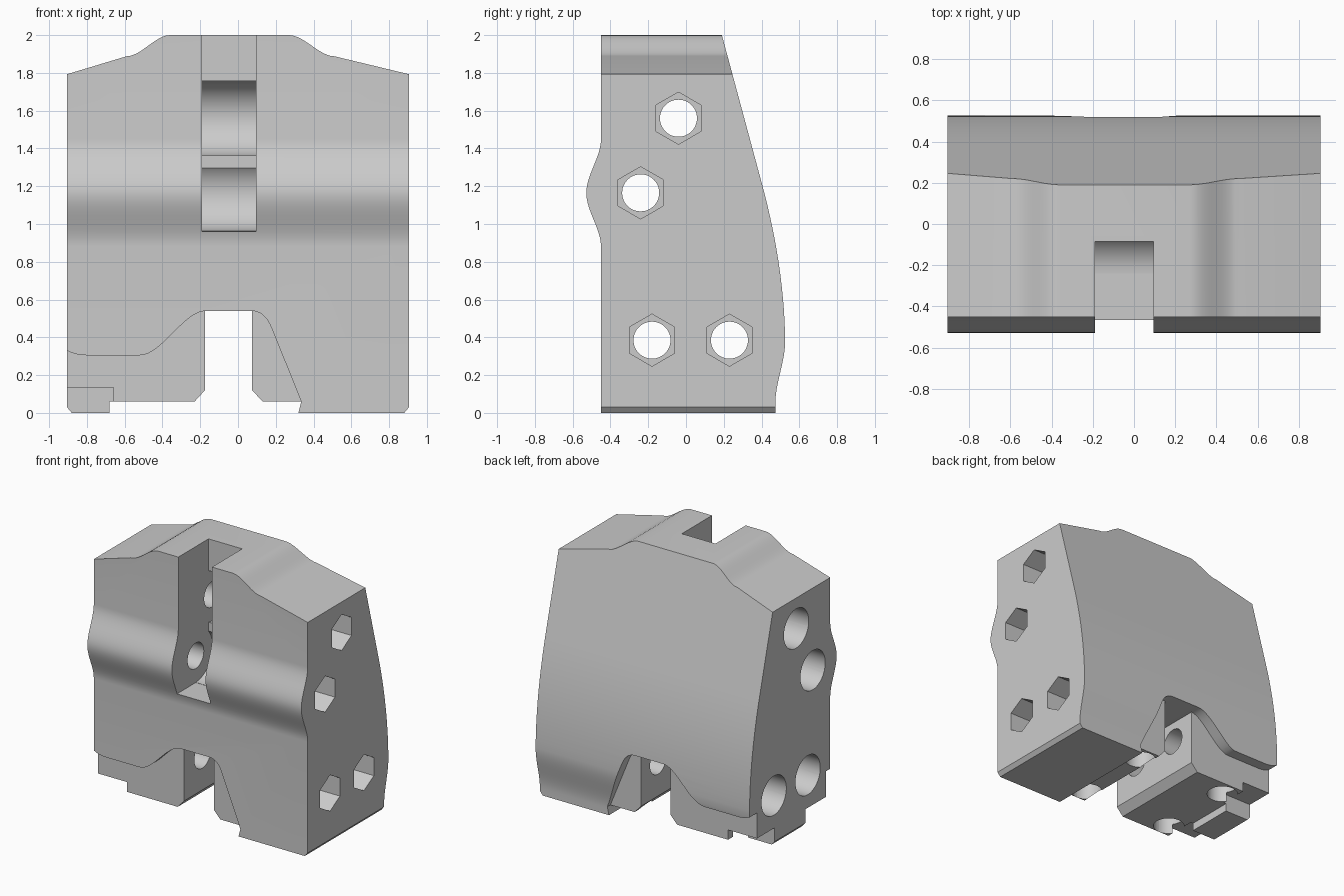
import bpy
import bmesh
import math
from mathutils import Vector

if "Cube" in bpy.data.objects:
    bpy.data.objects.remove(bpy.data.objects["Cube"], do_unlink=True)

grey = bpy.data.materials.new("plain_grey")
grey.use_nodes = True
grey.diffuse_color = (0.6, 0.6, 0.6, 1)
grey.node_tree.nodes["Principled BSDF"].inputs["Base Color"].default_value = (0.6, 0.6, 0.6, 1)


def prism(name, points, axis, lo, hi):
    """Extrude a closed profile: (y, z) points along x, (x, z) along y, (x, y) along z."""
    def place(p, t):
        return {"x": (t, p[0], p[1]), "y": (p[0], t, p[1]), "z": (p[0], p[1], t)}[axis]
    bm = bmesh.new()
    ends = [[bm.verts.new(place(p, t)) for p in points] for t in (lo, hi)]
    n = len(points)
    bm.faces.new(ends[0])
    bm.faces.new(ends[1])
    for i in range(n):
        j = (i + 1) % n
        bm.faces.new((ends[0][i], ends[0][j], ends[1][j], ends[1][i]))
    bmesh.ops.recalc_face_normals(bm, faces=bm.faces)
    mesh = bpy.data.meshes.new(name)
    bm.to_mesh(mesh)
    bm.free()
    mesh.materials.append(grey)
    obj = bpy.data.objects.new(name, mesh)
    bpy.context.collection.objects.link(obj)
    return obj


def box(name, x0, x1, y0, y1, z0, z1):
    return prism(name, [(x0, z0), (x1, z0), (x1, z1), (x0, z1)], "y", y0, y1)


def ring(cx, cy, r, n=48):
    """Regular polygon with a corner pointing along the second axis."""
    return [(cx + r * math.sin(math.tau * i / n), cy + r * math.cos(math.tau * i / n))
            for i in range(n)]


def combine(target, tool, operation):
    mod = target.modifiers.new("combine", "BOOLEAN")
    mod.operation = operation
    mod.solver = "EXACT"
    mod.object = tool
    bpy.context.view_layer.objects.active = target
    bpy.ops.object.modifier_apply(modifier=mod.name)
    bpy.data.objects.remove(tool, do_unlink=True)


def ease_x(p, q, n=12):
    """S-curve that is flat along the first axis at both ends."""
    out = []
    for i in range(n + 1):
        t = i / n
        out.append((p[0] + (q[0] - p[0]) * t, p[1] + (q[1] - p[1]) * t * t * (3 - 2 * t)))
    return out


def ease_z(p, q, n=12):
    """S-curve that is flat along the second axis at both ends."""
    return [(a, b) for b, a in ease_x(p[::-1], q[::-1], n)]


def bend(a, b, c, n=14):
    a, b, c = Vector(a), Vector(b), Vector(c)
    return [tuple(a.lerp(b, i / n).lerp(b.lerp(c, i / n), i / n)) for i in range(n + 1)]


W = 0.905

# Body: side profile with front bulge and curved back
side = [(-0.45, 0)]
side += ease_z((-0.45, 0.88), (-0.528, 1.165))
side += ease_z((-0.528, 1.165), (-0.45, 1.45))[1:]
side += [(-0.45, 2), (0.19, 2)]
side += bend((0.40, 1.22), (0.52, 0.78), (0.525, 0.38))
side += ease_z((0.525, 0.38), (0.473, 0.05))[1:]
side += [(0.473, 0)]
body = prism("clamp_block", side, "x", -W, W)

# Front outline: shouldered top, arched lower edge, full-height leg
outline = [(-W, 1.793)]
outline += ease_x((-0.59, 1.888), (-0.36, 2))
outline += ease_x((0.27, 2), (0.51, 1.888))
outline += [(W, 1.793), (W, 0.03), (0.88, 0), (0.32, 0), (0.335, 0.06), (0.175, 0.455)]
outline += bend((0.175, 0.455), (0.14, 0.54), (0.07, 0.54), 8)[1:]
outline += ease_x((-0.17, 0.54), (-0.52, 0.305), 16)
outline += bend((-0.8, 0.305), (-0.86, 0.305), (-W, 0.33), 6)
combine(body, prism("outline", outline, "y", -1, 1), "INTERSECT")

# Recessed right block with notched corners and a foot
FRONT, BACK = -0.40, 0.435
core = prism("right_block", [(-W, 0.7), (-W, 0.06), (-0.23, 0.06), (-0.175, 0.12),
                             (-0.175, 0.7)], "y", FRONT, BACK)
combine(core, box("front_notch", -1, -0.66, -1, -0.15, -0.1, 0.135), "DIFFERENCE")
combine(core, box("back_notch", -1, -0.66, 0.22, 1, -0.1, 0.135), "DIFFERENCE")
foot = prism("foot", [(-W, 0.2), (-W, 0.03), (-0.88, 0), (-0.68, 0), (-0.68, 0.2)],
             "y", -0.15, 0.22)
combine(core, foot, "UNION")
combine(body, core, "UNION")

# Recessed left block beside the lower slot
core = prism("left_block", [(0.075, 0.7), (0.075, 0.12), (0.13, 0.06), (0.5, 0.06),
                            (0.5, 0.7)], "y", FRONT, BACK)
combine(body, core, "UNION")

# Upper slot with two rounded pockets
S0, S1 = -0.19, 0.095
combine(body, box("slot", S0, S1, -0.8, -0.085, 1.165, 2.2), "DIFFERENCE")
combine(body, box("slot_floor", S0, S1, -0.8, -0.24, 0.96, 1.3), "DIFFERENCE")
for y, z in ((-0.04, 1.56), (-0.24, 1.165)):
    combine(body, prism("pocket", ring(y, z, 0.203), "x", S0, S1), "DIFFERENCE")

# Cross bolts: through hole, hexagon nut pocket, round head pocket
for y, z in ((-0.04, 1.56), (-0.24, 1.165), (-0.18, 0.385), (0.23, 0.385)):
    combine(body, prism("bolt_hole", ring(y, z, 0.098), "x", -1.2, 1.2), "DIFFERENCE")
    combine(body, prism("nut_pocket", ring(y, z, 0.138, 6), "x", 0.6, 1.2), "DIFFERENCE")
    combine(body, prism("head_pocket", ring(y, z, 0.15), "x", -1.2, -0.6), "DIFFERENCE")

# Round sockets in the underside
for x in (-0.57, 0.2):
    for y in (-0.29, 0.31):
        combine(body, prism("socket", ring(x, y, 0.11), "z", -0.1, 0.19), "DIFFERENCE")

# Smooth the curves, keep the edges sharp
bpy.ops.object.select_all(action="DESELECT")
body.select_set(True)
bpy.context.view_layer.objects.active = body
bpy.ops.object.shade_smooth_by_angle(angle=math.radians(25))
